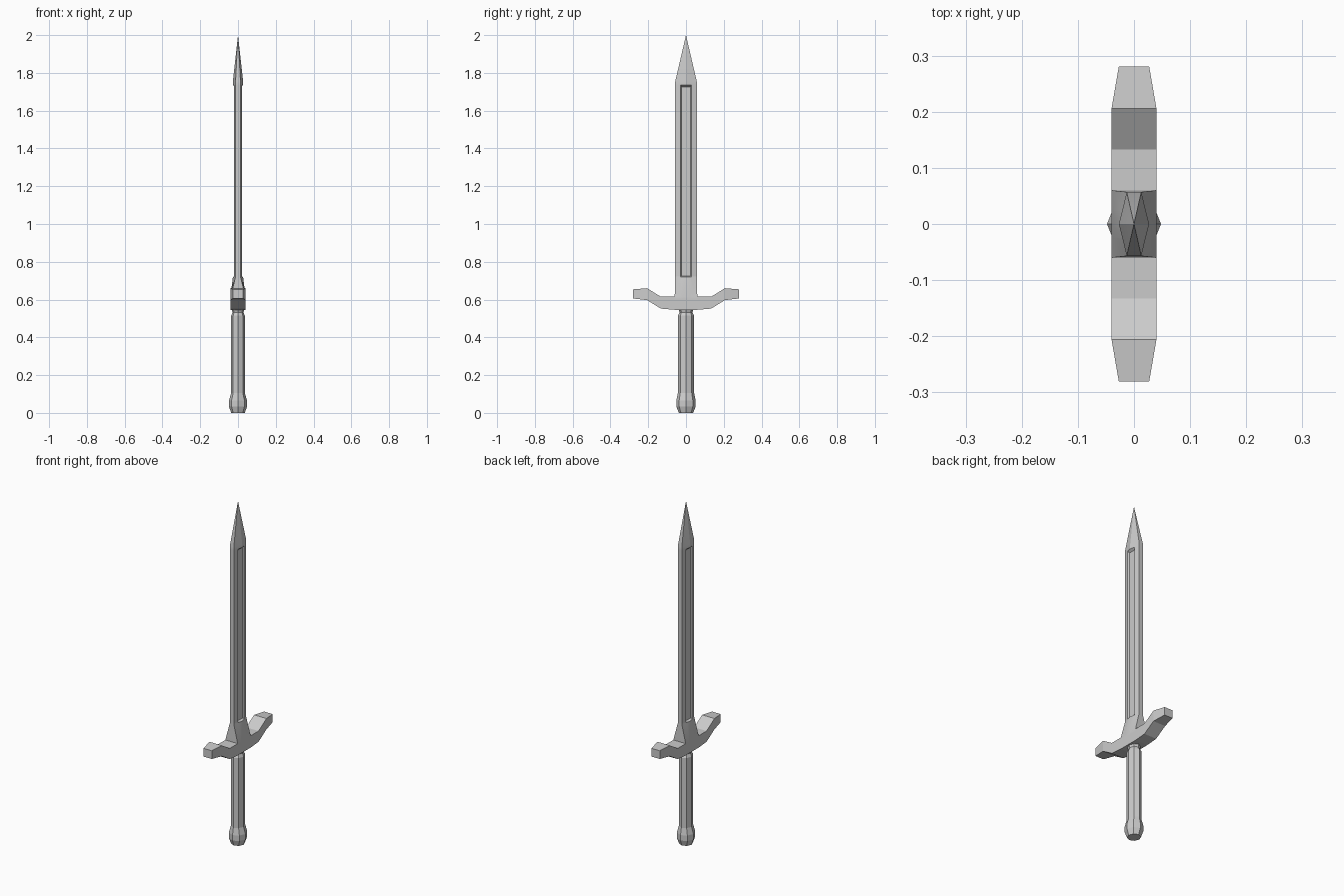
import bpy, bmesh, math

if "Cube" in bpy.data.objects:
    bpy.data.objects.remove(bpy.data.objects["Cube"])


def loft(name, rings, smooth=False):
    """Skin a stack of rings (equal point counts) and close both ends."""
    bm = bmesh.new()
    rows = [[bm.verts.new(p) for p in ring] for ring in rings]
    n = len(rows[0])
    for a, b in zip(rows, rows[1:]):
        for i in range(n):
            j = (i + 1) % n
            bm.faces.new((a[i], a[j], b[j], b[i]))
    bm.faces.new(rows[0][::-1])
    bm.faces.new(rows[-1])
    bmesh.ops.remove_doubles(bm, verts=bm.verts, dist=1e-5)
    bmesh.ops.recalc_face_normals(bm, faces=bm.faces)
    mesh = bpy.data.meshes.new(name)
    bm.to_mesh(mesh)
    bm.free()
    obj = bpy.data.objects.new(name, mesh)
    bpy.context.collection.objects.link(obj)
    if smooth:
        bpy.ops.object.select_all(action='DESELECT')
        obj.select_set(True)
        bpy.context.view_layer.objects.active = obj
        bpy.ops.object.shade_smooth_by_angle(angle=math.radians(25))
    return obj


def octagon(rx, ry, z):
    return [(rx * math.cos(i * math.pi / 4), ry * math.sin(i * math.pi / 4), z)
            for i in range(8)]


def section(half, z):
    """Blade section from (y, x) points on the +x face, mirrored to -x."""
    return [(x, y, z) for y, x in half] + [(-x, y, z) for y, x in half[::-1]]


def face_points(edge, shoulder, wall, centre, width=0.057):
    right = [(0.024, wall), (0.028, shoulder), (width, edge)]
    return [(-y, x) for y, x in right[::-1]] + [(0, centre)] + right


# Blade: hexagonal section with a fuller, flaring into the guard at the base
solid = face_points(0.013, 0.020, 0.021, 0.027)
fuller = face_points(0.013, 0.020, 0.012, 0.012)
base = face_points(0.04, 0.04, 0.04, 0.04, 0.06)
tip = [(0, 0)] * 7
loft("blade", [section(base, 0.60), section(base, 0.615), section(solid, 0.72),
               section(fuller, 0.725), section(fuller, 1.725),
               section(solid, 1.735), section(solid, 1.755),
               section(tip, 2.0)], True)

# Guard: rectangular bar stepping upward, tapered at both ends
half = [(0.06, 0.546, 0.615, 0.04), (0.133, 0.552, 0.615, 0.04),
        (0.206, 0.597, 0.66, 0.04), (0.281, 0.606, 0.654, 0.027)]
stations = [(-y, lo, hi, x) for y, lo, hi, x in half[::-1]] + half
loft("guard", [[(-x, y, lo), (x, y, lo), (x, y, hi), (-x, y, hi)]
               for y, lo, hi, x in stations])

# Grip: eight-sided handle with a narrowed neck under the guard
loft("grip", [octagon(0.036, 0.043, 0.095), octagon(0.036, 0.043, 0.515),
              octagon(0.029, 0.034, 0.532), octagon(0.034, 0.04, 0.55)])

# Pommel: eight-sided knob
loft("pommel", [octagon(0.036, 0.038, 0), octagon(0.048, 0.051, 0.034),
                octagon(0.048, 0.051, 0.066), octagon(0.036, 0.043, 0.105)])
